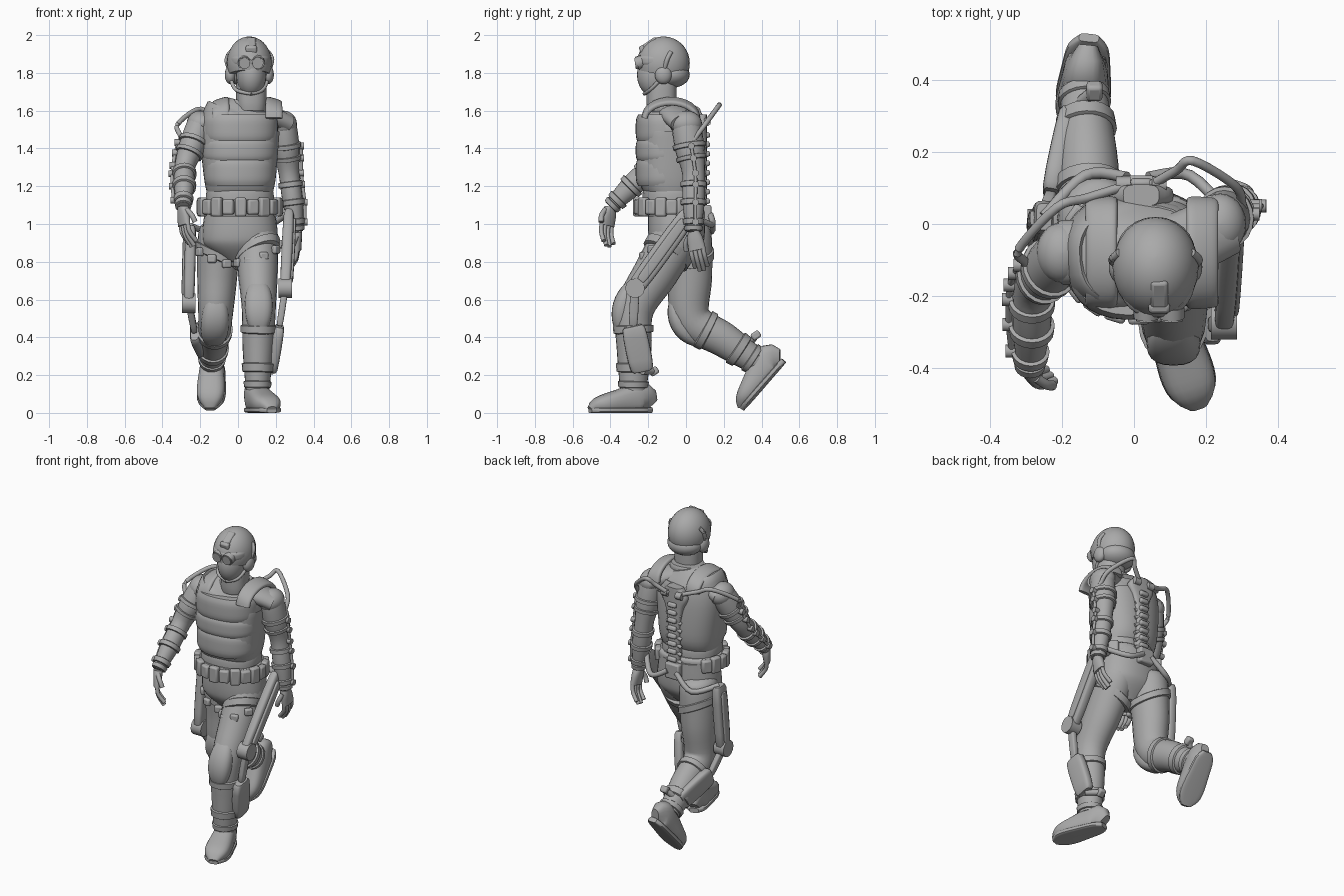
import bpy, math
from mathutils import Vector, Matrix, Euler
default_cube = bpy.data.objects.get("Cube")
if default_cube:
    bpy.data.objects.remove(default_cube, do_unlink=True)
grey = bpy.data.materials.new("plain grey")
grey.use_nodes = True
grey.diffuse_color = (.4, .4, .4, 1)
grey.node_tree.nodes["Principled BSDF"].inputs["Base Color"].default_value = grey.diffuse_color
made = []
SIDEWAYS, UPWARD, SKEWED = Vector((1, 0, 0)), Vector((0, 0, 1)), Vector((.3, .5, .8))

def add_mesh(name, verts, faces):
    mesh = bpy.data.meshes.new(name)
    mesh.from_pydata(verts, [], faces)
    mesh.materials.append(grey)
    made.append(bpy.data.objects.new(name, mesh))
    bpy.context.collection.objects.link(made[-1])
    return made[-1]

def ring(centre, width, depth):
    return Vector((*centre, width, depth))

def at(rings, t):
    """Smooth point at t along a path of rings."""
    last = len(rings) - 1
    i = min(max(int(t), 0), last - 1)
    f = t - i
    before, start, end, after = (rings[min(max(k, 0), last)] for k in range(i - 1, i + 3))
    ease = f * f * (3 - 2 * f)
    return start.lerp(end, ease) + (end - before) / 2 * f * (1 - f) ** 2 - (after - start) / 2 * f * f * (1 - f)

def limb(name, rings, power=1, ref=SIDEWAYS, steps=5, sides=20):
    """Loft (super)elliptic cross-sections along a smooth path."""
    path = [at(rings, k / steps) for k in range((len(rings) - 1) * steps + 1)]
    centres = [Vector(p[:3]) for p in path]
    verts, faces = [], []
    for i, p in enumerate(path):
        along = (centres[min(i + 1, len(path) - 1)] - centres[max(i - 1, 0)]).normalized()
        u = (ref - along * ref.dot(along)).normalized()
        v = along.cross(u)
        for k in range(sides):
            c, s = math.cos(math.tau * k / sides), math.sin(math.tau * k / sides)
            verts.append(centres[i] + u * p[3] * math.copysign(abs(c) ** power, c)
                         + v * p[4] * math.copysign(abs(s) ** power, s))
    for low in range(0, len(verts) - sides, sides):
        for k in range(sides):
            n = (k + 1) % sides
            faces.append((low + k, low + n, low + sides + n, low + sides + k))
    caps = [tuple(reversed(range(sides))), tuple(range(len(verts) - sides, len(verts)))]
    return add_mesh(name, verts, faces + caps)

def tube(name, points, radius):
    limb(name, [ring(p, radius, radius) for p in points], ref=SKEWED, sides=12)

def barrel(name, low, high, width, depth, x=.01, y=-.08):
    """Upright band with softened upper and lower edges."""
    sizes = [(i / 8, 1 - .08 * abs(i / 4 - 1) ** 4) for i in range(9)]
    limb(name, [ring((x, y, low + (high - low) * f), width * k, depth * k) for f, k in sizes],
         .85, Vector((1, .1, 0)), steps=1, sides=32)

def dome(name, base, axis, width, depth, height, start=-88, ref=SIDEWAYS):
    """Ellipsoid along an axis, cut off below the start angle."""
    angles = [math.radians(start + (88 - start) * i / 12) for i in range(13)]
    limb(name, [ring(Vector(base) + Vector(axis) * height * math.sin(a), width * math.cos(a),
                     depth * math.cos(a)) for a in angles], ref=ref, steps=1, sides=24)

def plank(name, a, b, thick, wide):
    sizes = ((0, .6), (.06, 1), (.5, 1.1), (.94, 1), (1, .6))
    limb(name, [ring(a.lerp(b, f), thick * k, wide * k) for f, k in sizes], .5, steps=2)

def box(name, loc, size, rot=(0, 0, 0)):
    m = Matrix.LocRotScale(Vector(loc), Euler(rot), Vector(size))
    corners = [(x, y, z) for z in (-.5, .5) for x, y in ((-.5, -.5), (.5, -.5), (.5, .5), (-.5, .5))]
    sides = [(k, (k + 1) % 4, (k + 1) % 4 + 4, k + 4) for k in range(4)]
    obj = add_mesh(name, [m @ Vector(c) for c in corners], [(3, 2, 1, 0), (4, 5, 6, 7)] + sides)
    bevel = obj.modifiers.new("soft edges", "BEVEL")
    bevel.width, bevel.segments = .01, 2

def chain(joints, radii, depth, swell):
    """Rings through three joints, with a swelling half way along each bone."""
    rings = [ring(joints[0].lerp(joints[1], -.12), radii[0] * .7, radii[0] * .7)]
    for k, (joint, radius) in enumerate(zip(joints, radii)):
        if k:
            middle = (radii[k - 1] + radius) / 2 + swell
            rings.append(ring((joints[k - 1] + joint) / 2, middle, middle * depth))
        rings.append(ring(joint, radius, radius * depth))
    return rings

def strap(name, rings, t, half=.1, grow=.01):
    shifts = ((-half, 0), (-half * .8, grow), (half * .8, grow), (half, 0))
    return limb(name, [at(rings, t + d) + ring((0, 0, 0), g, g) for d, g in shifts], steps=1)

# Torso, vest and pelvis
vest = ((1.15, .17, .13), (1.25, .19, .17), (1.5, .21, .165), (1.58, .19, .13), (1.64, .1, .08))
limb("vest", [ring((.01 + max(0, z - 1.5) * .3, -.08, z), w, d) for z, w, d in vest],
     .8, Vector((1, .1, 0)), sides=32)
for name, low, high, width in (("belly", 1.2, 1.35, .19), ("rib", 1.33, 1.45, .2), ("chest", 1.43, 1.58, .2)):
    barrel(name + "_plate", low, high, width, .165, y=-.1)
barrel("waist", 1.04, 1.2, .18, .15)
barrel("belt", 1.06, 1.13, .2, .17)
pelvis = ((.8, .07, .06), (.88, .18, .13), (.95, .2, .15), (1.1, .18, .15))
limb("pelvis", [ring((.01, -.05, z), w, d) for z, w, d in pelvis], .9, sides=28)
for i in range(15):
    a = math.radians(-215 + i * 18)
    box("belt_pouch", (.01 + .21 * math.cos(a), -.08 + .18 * math.sin(a), 1.09),
        (.04, .06, .08 + .02 * (i % 2)), (0, 0, a))
yoke = ((-.2, -.08, 1.53), (-.08, -.075, 1.57), (.06, -.07, 1.59), (.16, -.045, 1.57), (.25, 0, 1.53))
limb("shoulder_yoke", [ring(p, .055, .09) for p in yoke], ref=UPWARD)
for x in (-.09, .19):
    arch = [math.pi * i / 8 for i in range(9)]
    limb("shoulder_strap", [ring((x, -.08 + .14 * math.cos(a), 1.56 + .09 * math.sin(a)), .045, .016)
                            for a in arch], .6, Vector((1, 0, -.3 if x > 0 else .3)), steps=2)
# Head, helmet and goggles
barrel("collar", 1.59, 1.66, .1, .09, .06, -.1)
barrel("neck", 1.6, 1.78, .08, .08, .07, -.13)
dome("face", (.07, -.16, 1.79), UPWARD, .08, .1, .12)
dome("nape_guard", (.06, -.08, 1.79), UPWARD, .11, .1, .07)
dome("helmet", (.06, -.12, 1.85), (0, .2, 1), .12, .14, .14, -25)
barrel("goggle_band", 1.84, 1.89, .11, .13, .06, -.13)
box("helmet_mount", (.07, -.19, 1.95), (.05, .09, .04), (.6, 0, 0))
box("helmet_mount_foot", (.07, -.23, 1.92), (.06, .03, .05), (.3, 0, 0))
for s in (-1, 1):
    x = .07 + s * .035
    tube("goggle_lens", [(x, -.2, 1.86), (x, -.27, 1.85)], .03)
    tube("goggle_rim", [(x, -.23, 1.86), (x, -.26, 1.85)], .036)
    x = .06 + s * .1
    dome("ear_cup", (x, -.12, 1.79), SIDEWAYS * s, .05, .045, .03, ref=UPWARD)
    tube("ear_cup_band", [(x, -.12, 1.8), (x + s * .02, -.1, 1.87), (x, -.08, 1.91)], .012)
    tube("chin_strap", [(x, -.13, 1.77), (x - s * .03, -.19, 1.71), (.07, -.22, 1.69)], .01)

# Arms and hands
def hand(side, wrist, along, inward):
    along = Vector(along).normalized()
    inward = (inward - along * inward.dot(along)).normalized()
    front = along.cross(inward)
    front = -front if front.y > 0 else front
    palm = ((0, .028, .03), (.04, .026, .042), (.1, .02, .046))
    limb(side + "_palm", [ring(wrist + along * k, thick, wide) for k, thick, wide in palm], .85, inward)
    for i in range(4):
        knuckle = wrist + along * .09 + front * (.034 - .022 * i)
        reach = .08 + .02 * math.sin(i)
        tube(side + "_finger", [knuckle, knuckle + along * reach * .6 + inward * .01,
                                knuckle + along * reach * 1.2 + inward * .05], .012)
    root = wrist + along * .02 + front * .03
    tip = root + along * .07 + front * .03 + inward * .03
    tube(side + "_thumb", [root, root.lerp(tip, .5) + front * .01, tip], .014)

arm_joints = {"left": [(.24, 0, 1.53), (.27, .04, 1.27), (.31, .04, .96)],
              "right": [(-.2, -.08, 1.53), (-.28, -.18, 1.31), (-.29, -.4, 1.09)]}
arms = {}
for side, s in (("left", 1), ("right", -1)):
    joints = [Vector(j) for j in arm_joints[side]]
    arm = arms[side] = chain(joints, (.068, .055, .034), 1.1, .009)
    limb(side + "_arm", arm)
    dome(side + "_shoulder", joints[0], UPWARD, .072, .085, .07)
    for t in (1.9, 2.4, 3.4, 4, 4.6):
        strap(side + "_arm_strap", arm, t)
    strap(side + "_glove_cuff", arm, 4.85, .12, .008)
    # Outer arm frame: joints joined by rods
    frame = [at(arm, t) for t in (1.9, 2.4, 3, 3.4, 4, 4.6)]
    outer = [Vector((p[0] + s * (p[3] + .01), p[1] + .01, p[2])) for p in frame]
    for a, b in zip(outer, outer[1:]):
        tube(side + "_arm_rod", [a, b], .009)
    for p in outer:
        tube(side + "_arm_joint", [p - SIDEWAYS * .018, p + SIDEWAYS * .014], .018)
    hand(side, joints[-1], (.05, .2 * s, -1), Vector((-s, .1 if s > 0 else .7, 0)))

# Legs and boots
def boot_part(name, placing, sole):
    rings = []
    for i in range(17):
        f = i / 16
        end = max(.2, 1 - abs(2 * f - 1) ** 6) ** .5
        tall = .03 if sole else (.08 + .11 * (1 - f) ** 1.2) * end
        wide = (.06 + .015 * math.sin(math.pi * f * f) + .002 * sole) * end
        rings.append(ring((0, .09 - .34 * f, tall / 2), wide, tall / 2))
    limb(name, rings, .5 if sole else .75, steps=1).data.transform(placing)

stance = {"left": ((.1, -.04, .95), (.11, -.27, .55), (.1, -.27, 0), (0, 0, .32)),
          "right": ((-.1, .01, .95), (-.12, .03, .5), (-.13, .47, .2), (.85, 0, -.1))}
for side, (hip, knee, heel, turn) in stance.items():
    s = 1 if side == "left" else -1
    placing = Matrix.Translation(heel) @ Euler(turn).to_matrix().to_4x4()
    boot_part(side + "_boot", placing, False)
    boot_part(side + "_sole", placing, True)
    ankle = placing @ Vector((0, -.01, .12))
    leg = chain([Vector(hip), Vector(knee), ankle], (.11, .09, .062), 1.12, .006)
    limb(side + "_leg", leg, sides=24)
    for t in (3.5, 4.4):
        strap(side + "_leg_strap", leg, t)
    strap(side + "_boot_cuff", leg, 4.8, .1, .008)
    # Thigh strap and buckles, rising to the outside
    p = at(leg, 1.55)
    for v in strap(side + "_thigh_strap", leg, 1.55).data.vertices:
        v.co.z += s * .4 * (v.co.x - p[0])
    for k in range(5):
        a = math.radians(-90 + s * (k * 38 - 60))
        spot = Vector((math.cos(a) * p[3], math.sin(a) * p[4], math.cos(a) * s * .04 + math.sin(a) * .03))
        box(side + "_strap_buckle", Vector(p[:3]) + spot * 1.1, (.03, .05, .045), (0, 0, a))
    # Knee pad following the front of the knee
    pad = []
    for i in range(13):
        t = 2.4 + .1 * i
        along = Vector((at(leg, t + .1) - at(leg, t - .1))[:3]).normalized()
        front = (along * along.y - Vector((0, 1, 0))).normalized()
        size = .25 + .75 * math.sin(math.pi * i / 12) ** .6
        pad.append(ring(Vector(at(leg, t)[:3]) + front * .065, .075 * size, .055 * size))
    limb(side + "_knee_pad", pad, .8, steps=1)
# Leg frame: side panels, knee pivots, shin blades and calf hooks
frames = {"left": ((.27, .02, 1.06), (.25, -.27, .66), (.22, -.28, .46), (.18, -.23, .22)),
          "right": ((-.25, .02, .99), (-.26, -.01, .58), (-.23, .08, .43), (-.18, .31, .33))}
for side, spots in frames.items():
    top, pivot, upper, lower = (Vector(p) for p in spots)
    outward = SIDEWAYS if side == "left" else -SIDEWAYS
    plank(side + "_thigh_panel", top, pivot, .027, .047)
    plank(side + "_panel_ridge", top.lerp(pivot, .1) + outward * .03, top.lerp(pivot, .9) + outward * .03, .01, .024)
    tube(side + "_knee_pivot", [pivot - SIDEWAYS * .036, pivot + SIDEWAYS * .036], .052)
    plank(side + "_knee_link", pivot, upper, .016, .022)
    plank(side + "_shin_blade", upper, lower, .027, .06)
    hook = Vector((-outward.x * .07, .06, .08 if side == "right" else 0))
    tube(side + "_calf_hook", [lower, lower + hook * .7, lower + hook], .018)
    box(side + "_hook_pad", lower + hook, (.045, .05, .04), (.6, 0, 0))
# Back frame: plate, spine, hoses and hip tubes
back = ((1.58, .05), (1.52, .09), (1.44, .06), (1.3, .04), (1.08, .04))
limb("back_plate", [ring((.02, .08, z), w, .03) for z, w in back], .6)
for i in range(8):
    z = 1.47 - i * .05
    box("spine_link", (.02, .11, z), (.06, .035, .03), (.3, 0, 0))
    tube("spine_rib", [(-.03, .09, z - .02), (.02, .1, z), (.07, .09, z - .02)], .011)
box("sacrum_unit", (.01, .11, 1.05), (.1, .05, .1))
for side, s in (("left", 1), ("right", -1)):
    socket = Vector((.02 + s * .03, .11, 1.54))
    tube("hose_socket", [socket, socket + SIDEWAYS * s * .04], .022)
    end = Vector(at(arms[side], 1.9)[:3]) + SIDEWAYS * s * .06
    bow = Vector((-.04, .11, .15)) if s > 0 else Vector((-.03, .07, .12))
    middle = socket.lerp(end, .6) + bow * 1.1
    tube(side + "_hose", [socket, socket.lerp(middle, .6), middle, end + bow * .8, end + bow * .3, end], .013)
    panel, start = Vector(frames[side][0]), Vector((.01 + s * .03, .13, 1.05))
    tube(side + "_hip_tube", [start, start.lerp(panel, .5) + Vector((0, .06, -.06)), panel], .016)
bpy.ops.object.select_all(action="DESELECT")
for obj in made:
    obj.select_set(True)
bpy.context.view_layer.objects.active = made[0]
bpy.ops.object.shade_smooth_by_angle(angle=math.radians(40))
